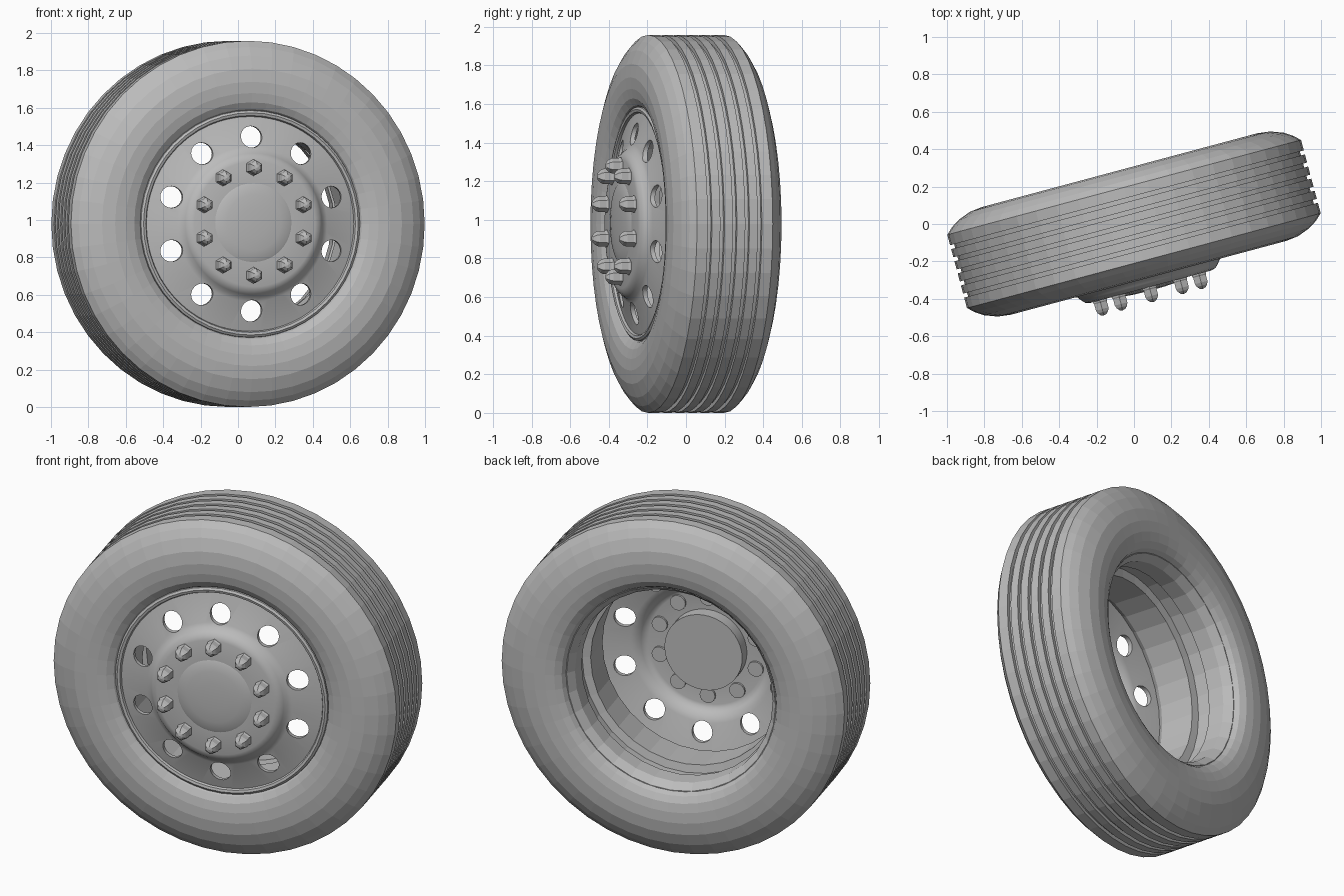
import bpy
import bmesh
from math import sin, cos, tau, radians
from mathutils import Matrix

if "Cube" in bpy.data.objects:
    bpy.data.objects.remove(bpy.data.objects["Cube"])

GREY = (0.5, 0.5, 0.5, 1.0)
grey = bpy.data.materials.new("plain grey")
grey.use_nodes = True
grey.diffuse_color = GREY
grey.node_tree.nodes["Principled BSDF"].inputs["Base Color"].default_value = GREY

# The whole wheel is steered slightly and stands on the ground
RADIUS = 0.979
PLACE = Matrix.Translation((0, 0, RADIUS)) @ Matrix.Rotation(radians(15), 4, "Z")


def lathe(name, profile, steps, closed=True, spots=((0, 0),), smooth=None):
    """Turn (radius, forward) points about the axle, once per (x, z) spot."""
    bm = bmesh.new()
    for sx, sz in spots:
        rings = []
        for r, f in profile:
            if r == 0:
                rings.append([bm.verts.new((sx, -f, sz))] * steps)
            else:
                rings.append([bm.verts.new((sx + r * sin(tau * i / steps), -f,
                                            sz + r * cos(tau * i / steps)))
                              for i in range(steps)])
        pairs = list(zip(rings, rings[1:]))
        if closed:
            pairs.append((rings[-1], rings[0]))
        for a, b in pairs:
            for i in range(steps):
                j = (i + 1) % steps
                corners = list(dict.fromkeys((a[i], a[j], b[j], b[i])))
                if len(corners) > 2:
                    bm.faces.new(corners)
    bmesh.ops.recalc_face_normals(bm, faces=bm.faces)
    mesh = bpy.data.meshes.new(name)
    bm.to_mesh(mesh)
    bm.free()
    mesh.materials.append(grey)
    obj = bpy.data.objects.new(name, mesh)
    bpy.context.collection.objects.link(obj)
    obj.matrix_world = PLACE
    if smooth:
        shade(obj, smooth)
    return obj


def shade(obj, angle):
    bpy.ops.object.select_all(action="DESELECT")
    obj.select_set(True)
    bpy.context.view_layer.objects.active = obj
    bpy.ops.object.shade_smooth_by_angle(angle=radians(angle))


def circle_spots(radius, x=0, z=0, count=10):
    return [(x + radius * sin(tau * i / count), z + radius * cos(tau * i / count))
            for i in range(count)]


# Tyre: rounded walls, five grooves around the tread
wall = [(0.60, 0.13), (0.60, 0.235), (0.615, 0.262), (0.65, 0.283), (0.70, 0.294),
        (0.76, 0.298), (0.83, 0.29), (0.90, 0.264), (0.945, 0.235), (0.968, 0.213)]
tread = [(RADIUS, 0.203)]
for k in range(5):
    mid = 0.134 - k * 0.067
    tread += [(RADIUS, mid + 0.011), (RADIUS - 0.022, mid + 0.011),
              (RADIUS - 0.022, mid - 0.011), (RADIUS, mid - 0.011)]
tread.append((RADIUS, -0.203))
lathe("tyre", wall + tread + [(r, -f) for r, f in reversed(wall)], 48)

# Rim: front lip, barrel, and a rear band set off by a groove
lathe("rim_lip", [(0.572, 0.2), (0.572, 0.245), (0.58, 0.262), (0.594, 0.266),
                  (0.606, 0.258), (0.61, 0.235), (0.61, 0.2)], 48, smooth=40)
lathe("rim_barrel", [(0.575, 0.24), (0.55, 0.2), (0.545, 0.0), (0.59, -0.01),
                     (0.59, -0.09), (0.56, -0.1), (0.565, -0.19), (0.597, -0.235),
                     (0.612, -0.235), (0.612, 0.2)], 32)

# Dished wheel disc with ten round hand holes
disc = lathe("wheel_disc", [(0.2, 0.347), (0.335, 0.347), (0.36, 0.34), (0.378, 0.322),
                            (0.393, 0.302), (0.415, 0.291), (0.574, 0.25), (0.574, 0.226),
                            (0.415, 0.267), (0.385, 0.278), (0.366, 0.302), (0.35, 0.32),
                            (0.33, 0.325), (0.2, 0.325)], 60)
cutter = lathe("hand_hole_cutter", [(0, 0.4), (0.058, 0.4), (0.058, 0.1), (0, 0.1)], 24,
               closed=False, spots=circle_spots(0.465))
cutter.hide_render = True
cut = disc.modifiers.new("hand holes", "BOOLEAN")
cut.operation = "DIFFERENCE"
cut.solver = "EXACT"
cut.object = cutter
bpy.ops.object.select_all(action="DESELECT")
bpy.context.view_layer.objects.active = disc
disc.select_set(True)
bpy.ops.object.modifier_apply(modifier=cut.name)
bpy.data.objects.remove(cutter)
shade(disc, 35)

# Hub: shallow domed cap in front, plain drum behind
lathe("hub", [(0, 0.366), (0.08, 0.365), (0.15, 0.36), (0.2, 0.352), (0.222, 0.342),
              (0.222, 0.25), (0, 0.25)], 40, closed=False,
      spots=[(-0.008, 0.007)], smooth=35)

# Ten blunt hexagonal nuts and the stud heads behind them
nut_spots = circle_spots(0.288, -0.008, 0.013)
lathe("wheel_nuts", [(0, 0.335), (0.044, 0.335), (0.044, 0.354), (0.04, 0.36),
                     (0.04, 0.395), (0.033, 0.412), (0.018, 0.426), (0, 0.43)], 6,
      closed=False, spots=nut_spots)
lathe("stud_heads", [(0, 0.33), (0.044, 0.33), (0.044, 0.312), (0, 0.312)], 16,
      closed=False, spots=nut_spots, smooth=35)
